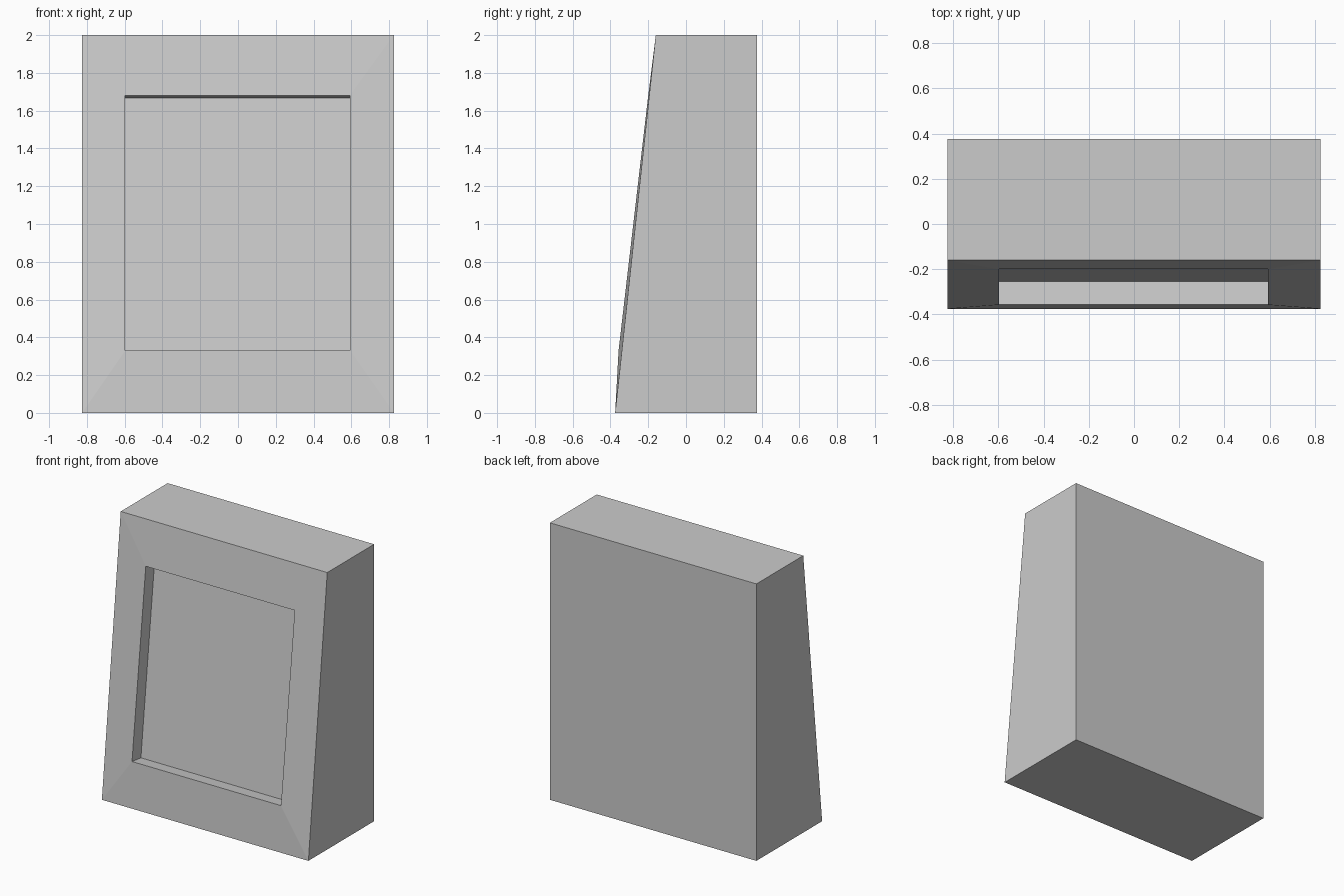
import bpy
import bmesh

cube = bpy.data.objects.get("Cube")
if cube:
    bpy.data.objects.remove(cube, do_unlink=True)

# One plain grey
grey = bpy.data.materials.new("light grey")
grey.use_nodes = True
colour = (0.6, 0.6, 0.6, 1)
grey.diffuse_color = colour
grey.node_tree.nodes["Principled BSDF"].inputs["Base Color"].default_value = colour

HALF_WIDTH = 0.825
LEFT, RIGHT = 0.593, -0.597

bm = bmesh.new()


def ring(x0, x1, low, high):
    """Four corners, each level given as (y, z)."""
    corners = ((x0, low), (x1, low), (x1, high), (x0, high))
    return [bm.verts.new((x, *level)) for x, level in corners]


def bridge(a, b):
    for i in range(4):
        j = (i + 1) % 4
        bm.faces.new((a[i], a[j], b[j], b[i]))


# Wedge body: vertical back, sloping front
back = ring(-HALF_WIDTH, HALF_WIDTH, (0.375, 0), (0.375, 2))
front = ring(-HALF_WIDTH, HALF_WIDTH, (-0.375, 0), (-0.16, 2))
# Rim and floor of the recessed panel, sunk square to the slope
rim = ring(RIGHT, LEFT, (-0.357, 0.33), (-0.2, 1.68))
floor = ring(RIGHT, LEFT, (-0.255, 0.318), (-0.1, 1.667))

bm.faces.new(back)
for a, b in ((back, front), (front, rim), (rim, floor)):
    bridge(a, b)
bm.faces.new(floor)
bmesh.ops.recalc_face_normals(bm, faces=bm.faces)

mesh = bpy.data.meshes.new("wedge_body")
bm.to_mesh(mesh)
bm.free()
mesh.materials.append(grey)
bpy.context.collection.objects.link(bpy.data.objects.new("wedge_body", mesh))
